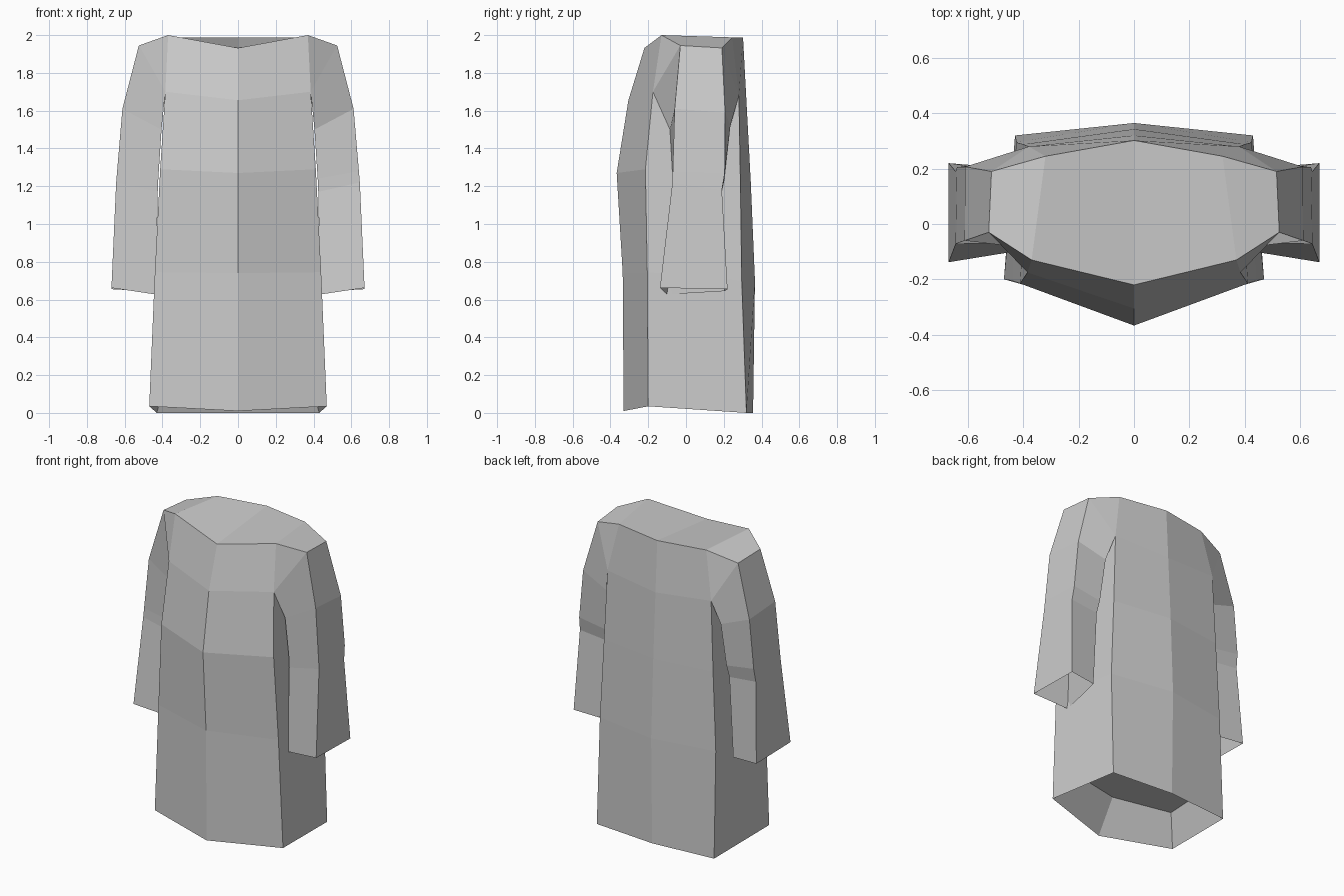
import bpy, bmesh


def loft(name, rings, closed, extra=None):
    """Skin a stack of equal cross-sections, then mirror it across x = 0."""
    bm = bmesh.new()
    rows = [[bm.verts.new(p) for p in ring] for ring in rings]
    n = len(rows[0])
    for a, b in zip(rows, rows[1:]):
        for i in range(n if closed else n - 1):
            j = (i + 1) % n
            bm.faces.new((a[i], a[j], b[j], b[i]))
    bm.faces.new(rows[0])  # end of the recess inside the opening
    if extra:
        extra(bm, rows)
    bmesh.ops.recalc_face_normals(bm, faces=bm.faces)
    mesh = bpy.data.meshes.new(name)
    bm.to_mesh(mesh)
    bm.free()
    obj = bpy.data.objects.new(name, mesh)
    bpy.context.collection.objects.link(obj)
    mod = obj.modifiers.new("mirror", 'MIRROR')
    mod.use_clip = True
    return obj


shoulder_front = (0.525, -0.03, 1.945)
shoulder_back = (0.515, 0.19, 1.932)
armpit_front = (0.385, -0.175, 1.70)
armpit_back = (0.38, 0.28, 1.68)

# Half body: front centre, front side, back side, back centre at each level
body = [
    [(0, -0.20, 0.22), (0.40, -0.13, 0.23), (0.37, 0.23, 0.22), (0, 0.26, 0.22)],
    [(0, -0.33, 0.01), (0.47, -0.20, 0.035), (0.43, 0.32, 0.0), (0, 0.355, 0.0)],
    [(0, -0.335, 0.74), (0.44, -0.205, 0.745), (0.425, 0.295, 0.70), (0, 0.365, 0.70)],
    [(0, -0.367, 1.27), (0.412, -0.215, 1.29), (0.40, 0.288, 1.22), (0, 0.343, 1.22)],
    [(0, -0.305, 1.655), armpit_front, armpit_back, (0, 0.32, 1.65)],
]


# Yoke, shoulder corners and flat neck cap
def yoke(bm, rows):
    fc, fs, bs, bc = rows[-1]
    tfc, tfs, tbs, tbc, sf, sb = [bm.verts.new(p) for p in (
        (0, -0.22, 1.932), (0.37, -0.13, 2.0), (0.32, 0.245, 1.988),
        (0, 0.302, 1.987), shoulder_front, shoulder_back)]
    for f in ((fc, fs, tfs, tfc), (bs, bc, tbc, tbs), (fs, sf, tfs),
              (sb, bs, tbs), (tfs, sf, sb, tbs), (tfc, tfs, tbs, tbc)):
        bm.faces.new(f)


loft("coat_body", body, False, yoke)

# Sleeve: front inner, front outer, back outer, back inner, from cuff recess up
sleeve = [
    [(0.46, -0.06, 0.95), (0.61, -0.06, 0.95), (0.61, 0.16, 0.95), (0.49, 0.16, 0.95)],
    [(0.435, -0.10, 0.627), (0.67, -0.138, 0.662), (0.67, 0.22, 0.655), (0.49, 0.205, 0.645)],
    [(0.425, -0.07, 1.17), (0.645, -0.072, 1.22), (0.645, 0.19, 1.18), (0.45, 0.188, 1.16)],
    [(0.422, -0.07, 1.24), (0.64, -0.07, 1.28), (0.64, 0.205, 1.27), (0.44, 0.205, 1.24)],
    [(0.405, -0.085, 1.50), (0.612, -0.06, 1.61), (0.61, 0.207, 1.59), (0.42, 0.235, 1.52)],
    [armpit_front, shoulder_front, shoulder_back, armpit_back],
]
loft("sleeves", sleeve, True)
